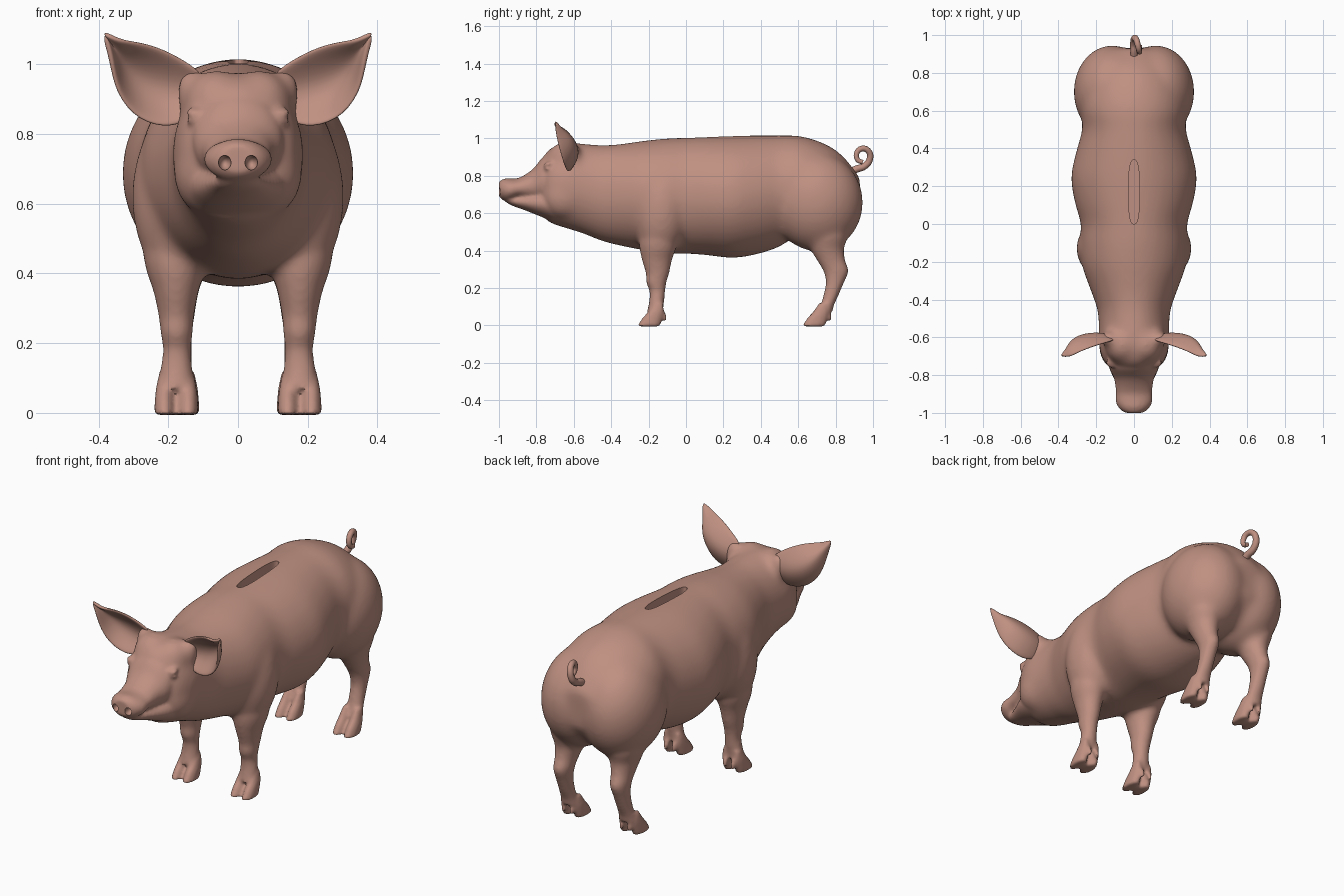
import bpy, bmesh, math
from mathutils import Matrix, Vector

cube = bpy.data.objects.get("Cube")
if cube:
    bpy.data.objects.remove(cube)

skin = bpy.data.materials.new("pig_pink")
skin.use_nodes = True
PINK = (0.52, 0.28, 0.22, 1)
skin.diffuse_color = PINK
skin.node_tree.nodes["Principled BSDF"].inputs["Base Color"].default_value = PINK


def add_object(name, data):
    obj = bpy.data.objects.new(name, data)
    bpy.context.collection.objects.link(obj)
    data.materials.append(skin)
    return obj


def mesh_from(bm, name):
    bmesh.ops.recalc_face_normals(bm, faces=bm.faces)
    mesh = bpy.data.meshes.new(name)
    bm.to_mesh(mesh)
    bm.free()
    return mesh


def add_fusion(obj, voxel, iterations):
    """Merge overlapping parts into one skin and soften the joins."""
    remesh = obj.modifiers.new("fuse", 'REMESH')
    remesh.mode = 'VOXEL'
    remesh.voxel_size = voxel
    soften = obj.modifiers.new("soften", 'SMOOTH')
    soften.factor, soften.iterations = .5, iterations


def evaluated_mesh(obj):
    depsgraph = bpy.context.evaluated_depsgraph_get()
    return bpy.data.meshes.new_from_object(obj.evaluated_get(depsgraph))


def smooth_rows(rows, steps):
    """Catmull-Rom interpolation of rows of numbers."""
    out = []
    for i in range(len(rows) - 1):
        a, b = rows[max(i - 1, 0)], rows[i]
        c, d = rows[i + 1], rows[min(i + 2, len(rows) - 1)]
        for k in range(steps):
            t = k / steps
            out.append([q + 0.5 * t * (r - p + t * (2 * p - 5 * q + 4 * r - s + t * (3 * (q - r) + s - p)))
                        for p, q, r, s in zip(a, b, c, d)])
    return out + [list(rows[-1])]


def loft(bm, rows, place, steps=4, sides=40):
    """Skin elliptical rings; place(row, cos, sin) gives each point."""
    rings = []
    for row in smooth_rows(rows, steps):
        angles = [math.tau * k / sides for k in range(sides)]
        rings.append([bm.verts.new(place(row, math.cos(a), math.sin(a))) for a in angles])
    for r0, r1 in zip(rings, rings[1:]):
        for k in range(sides):
            n = (k + 1) % sides
            bm.faces.new((r0[k], r0[n], r1[n], r1[k]))
    bm.faces.new(rings[0])
    bm.faces.new(rings[-1])


def along_y(row, c, s):
    y, low, high, width = row
    return (width * c, y, (low + high) / 2 + (high - low) / 2 * s)


def along_z(side):
    def place(row, c, s):
        z, front, back, x, rx = row
        return (side * (x + rx * c), (front + back) / 2 + (back - front) / 2 * s, z)
    return place


def slot_point(row, c, s):
    def blunt(v):
        return math.copysign(abs(v) ** .75, v)
    return (.029 * blunt(c), .17 + .17 * blunt(s), row[0])


def ball(bm, centre, radii, tilt=0):
    m = Matrix.Translation(centre) @ Matrix.Rotation(tilt, 4, 'X') @ Matrix.Diagonal((*radii, 1))
    bmesh.ops.create_uvsphere(bm, u_segments=32, v_segments=20, radius=1, matrix=m)


# Profiles: y, underside, top, half width
TRUNK = [(-.78, .605, .875, .10), (-.74, .555, .935, .15), (-.70, .537, .958, .172), (-.63, .515, .975, .188),
         (-.55, .49, .972, .186), (-.45, .45, .964, .195), (-.35, .425, .97, .23), (-.22, .40, .988, .275),
         (-.10, .385, 1.0, .285), (0, .383, 1.004, .282), (.12, .374, 1.009, .315), (.25, .36, 1.014, .333),
         (.38, .38, 1.016, .307), (.50, .42, 1.016, .275), (.60, .48, 1.014, .28), (.70, .46, .988, .275),
         (.79, .45, .945, .245), (.86, .5, .882, .2), (.93, .59, .79, .1)]
SNOUT = [(-1.0, .688, .768, .045), (-.985, .674, .779, .07), (-.962, .664, .786, .088), (-.935, .668, .785, .098),
         (-.89, .68, .79, .096), (-.82, .66, .835, .105), (-.76, .65, .905, .13), (-.68, .65, .95, .13)]
JAW = [(-.965, .66, .685, .03), (-.93, .64, .69, .06), (-.86, .615, .7, .088), (-.78, .583, .72, .125),
       (-.70, .55, .75, .15)]
# Legs: z, front, back, centre x, half thickness
FRONT_LEG = [(.55, -.25, -.04, .18, .10), (.43, -.25, -.05, .18, .088), (.35, -.235, -.075, .178, .065),
             (.28, -.215, -.09, .177, .051), (.23, -.212, -.105, .176, .046), (.18, -.195, -.112, .175, .04),
             (.12, -.198, -.118, .177, .046), (.07, -.21, -.125, .177, .05)]
HIND_LEG = [(.58, .63, .87, .165, .11), (.48, .64, .865, .165, .096), (.41, .665, .845, .165, .074),
            (.35, .70, .85, .168, .056), (.29, .735, .868, .17, .047), (.23, .748, .845, .172, .041),
            (.16, .735, .815, .173, .04), (.11, .72, .792, .174, .044), (.07, .70, .782, .174, .05)]
TOE = [(.12, .085, .135, .014), (.075, .055, .138, .024), (.035, .02, .13, .028), (-.006, -.006, .118, .03)]
LEGS = ((FRONT_LEG, -.257, .177), (HIND_LEG, .625, .174))

# Core masses, strongly blended
bm = bmesh.new()
loft(bm, TRUNK, along_y)
for side in (-1, 1):
    for leg, toe_y, x in LEGS:
        loft(bm, leg, along_z(side))
    # Shoulder, haunch, cheek, forehead and ear root
    ball(bm, (side * .165, -.13, .62), (.14, .15, .25), -.1)
    ball(bm, (side * .115, .70, .66), (.205, .247, .265), .1)
    ball(bm, (side * .095, -.65, .69), (.09, .12, .12))
    ball(bm, (side * .06, -.64, .885), (.095, .1, .1))
    ball(bm, (side * .135, -.605, .92), (.045, .04, .07))
core = add_object("core_masses", mesh_from(bm, "core_masses"))
add_fusion(core, .012, 30)
core_mesh = evaluated_mesh(core)
bpy.data.objects.remove(core)

# Body with snout, legs, toes and eyelids fused on
bm = bmesh.new()
bm.from_mesh(core_mesh)
bpy.data.meshes.remove(core_mesh)
loft(bm, SNOUT, along_y)
loft(bm, JAW, along_y)
for side in (-1, 1):
    for leg, toe_y, x in LEGS:
        loft(bm, leg, along_z(side))
        for off in (-.034, .034):
            loft(bm, [(z, toe_y + f, toe_y + b, x + off, r) for z, f, b, r in TOE], along_z(side), sides=24)
            ball(bm, (side * (x + off * .7), toe_y + .137, .055), (.013, .014, .036), .3)
    ball(bm, (side * .118, -.735, .864), (.032, .028, .012), .3)
    ball(bm, (side * .121, -.735, .836), (.027, .026, .010), -.2)
    ball(bm, (side * .12, -.735, .85), (.02, .025, .013))
body = add_object("pig_body", mesh_from(bm, "pig_body"))

# Cutter for coin slot and nostrils
bm = bmesh.new()
loft(bm, [(.93,), (1.1,)], slot_point, 1, 64)
for side in (-1, 1):
    ball(bm, (side * .038, -.995, .718), (.018, .035, .021))
cutter = add_object("slot_and_nostril_cutter", mesh_from(bm, "cutter"))
cutter.hide_render = True

add_fusion(body, .009, 7)
cut = body.modifiers.new("cut", 'BOOLEAN')
cut.operation, cut.solver, cut.object = 'DIFFERENCE', 'EXACT', cutter
fused = evaluated_mesh(body)
body.modifiers.clear()
body.data = fused
fused.materials.clear()
fused.materials.append(skin)
bpy.data.objects.remove(cutter)

# Cupped ears: upper edge, lower edge, backward bulge
EAR = [((.10, -.615, .975), (.13, -.615, .85), .02), ((.175, -.635, 1.025), (.19, -.63, .815), .055),
       ((.245, -.66, 1.056), (.285, -.645, .835), .07), ((.305, -.685, 1.066), (.35, -.67, .915), .065),
       ((.34, -.705, 1.07), (.364, -.695, 1.015), .035), ((.385, -.70, 1.091), (.382, -.70, 1.078), .004)]
ears = []
for side, name in ((1, "left_ear"), (-1, "right_ear")):
    bm = bmesh.new()
    rows = []
    for upper, lower, bulge in EAR:
        row = []
        for k in range(7):
            p = Vector(upper).lerp(Vector(lower), k / 6)
            p.y += bulge * math.sin(math.pi * k / 6)
            row.append(bm.verts.new((side * p.x, p.y, p.z)))
        rows.append(row)
    for a, b in zip(rows, rows[1:]):
        for k in range(6):
            bm.faces.new((a[k], a[k + 1], b[k + 1], b[k]))
    ear = add_object(name, mesh_from(bm, name))
    shell = ear.modifiers.new("thickness", 'SOLIDIFY')
    shell.thickness, shell.offset = .016, 0
    rounding = ear.modifiers.new("round", 'SUBSURF')
    rounding.levels = rounding.render_levels = 2
    ears.append(ear)

# Curly tail
PATH = [(0, .87, .815), (0, .91, .835), (-.002, .955, .852), (.002, .983, .89), (.012, .975, .932),
        (.022, .94, .945), (.028, .913, .92), (.03, .918, .885), (.03, .945, .872)]
curve = bpy.data.curves.new("curly_tail", 'CURVE')
curve.dimensions = '3D'
curve.bevel_depth, curve.bevel_resolution, curve.use_fill_caps = .017, 4, True
spline = curve.splines.new('BEZIER')
spline.bezier_points.add(len(PATH) - 1)
for i, (point, co) in enumerate(zip(spline.bezier_points, PATH)):
    point.co = co
    point.handle_left_type = point.handle_right_type = 'AUTO'
    point.radius = 1.2 - .06 * i
add_object("curly_tail", curve)

# Smooth shading with sharp slot rim
bpy.ops.object.select_all(action='DESELECT')
for obj in [body] + ears:
    obj.select_set(True)
bpy.context.view_layer.objects.active = body
bpy.ops.object.shade_smooth_by_angle(angle=math.radians(45))
